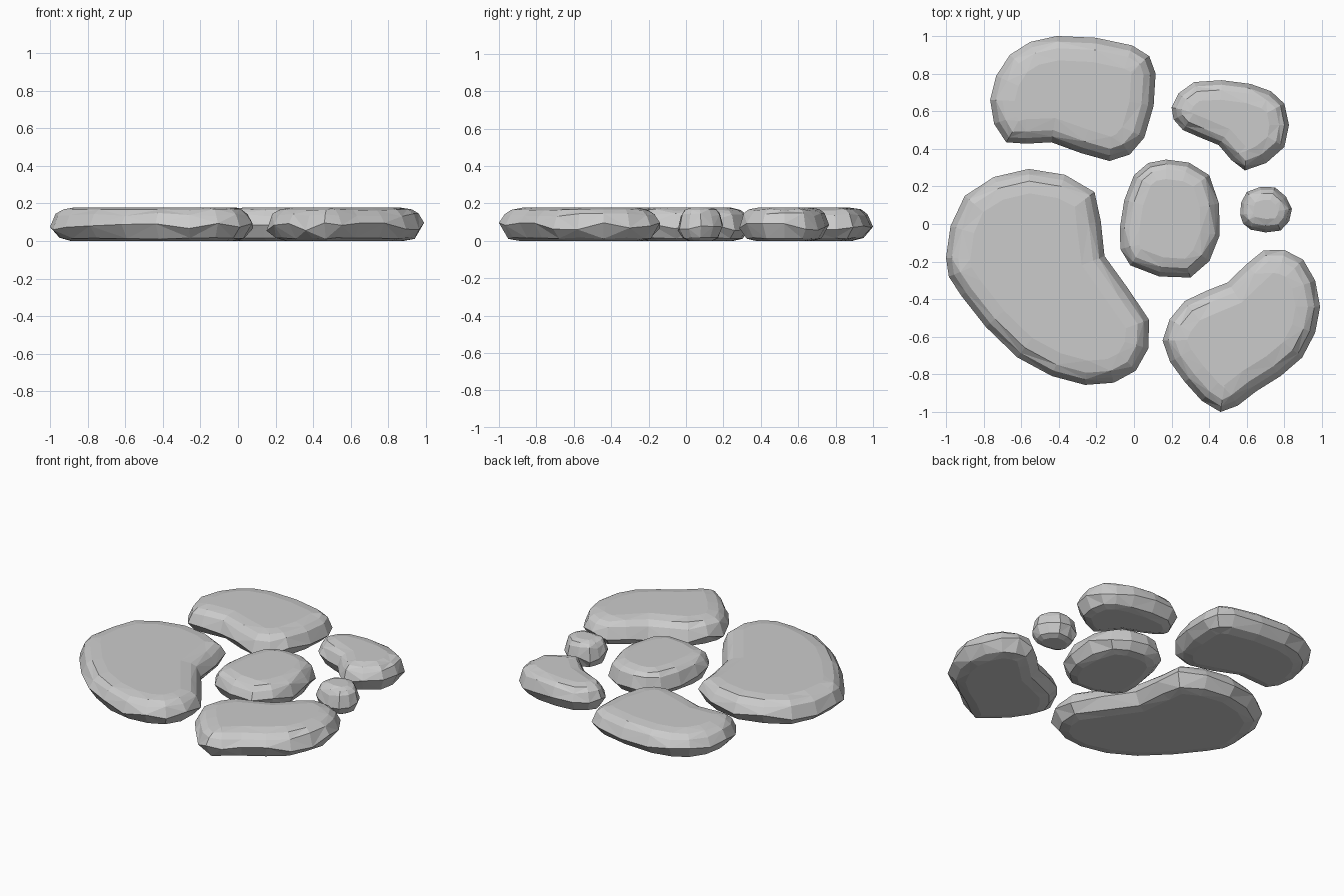
import bpy, bmesh, random
from mathutils import Vector

if "Cube" in bpy.data.objects:
    bpy.data.objects.remove(bpy.data.objects["Cube"])

random.seed(4)


def smooth_loop(points):
    """Closed curve through the control points, one extra point per span."""
    n = len(points)
    out = []
    for i in range(n):
        p0, p1, p2, p3 = (points[(i + k) % n] for k in (-1, 0, 1, 2))
        out += [p1, (p1 + p2) * 9 / 16 - (p0 + p3) / 16]
    return out


def inset(points, dist, steps=4):
    """Move a clockwise outline inward in small steps."""
    n = len(points)
    for _ in range(steps):
        moved = []
        for i, p in enumerate(points):
            t = (points[(i + 1) % n] - points[i - 1]).normalized()
            moved.append(p + Vector((t.y, -t.x)) * dist / steps)
        points = moved
    return points


# Edge section from underside to top: inset, height, height jitter
SECTION = [(.11, 0, 0), (.05, .014, .004), (0, .075, .022),
           (.03, .14, .01), (.065, .166, .004), (.13, .178, 0)]


def make_stone(name, scale, controls):
    base = smooth_loop([Vector(p) for p in controls])
    n = len(base)
    bm = bmesh.new()
    rings = []
    for d, z, j in SECTION:
        rings.append([bm.verts.new((p.x, p.y, z + random.uniform(-j, j)))
                      for p in inset(base, d * scale)])
    # Chipped sides with alternating diagonals
    for k, (a, b) in enumerate(zip(rings, rings[1:])):
        for i in range(n):
            j = (i + 1) % n
            if (i + k) % 2:
                tris = (a[i], a[j], b[j]), (a[i], b[j], b[i])
            else:
                tris = (a[i], a[j], b[i]), (a[j], b[j], b[i])
            for tri in tris:
                bm.faces.new(tri)
    # Flat underside and top
    caps = [bm.faces.new(rings[0]), bm.faces.new(rings[-1])]
    bmesh.ops.triangulate(bm, faces=caps)
    bmesh.ops.recalc_face_normals(bm, faces=bm.faces)
    mesh = bpy.data.meshes.new(name)
    bm.to_mesh(mesh)
    bm.free()
    bpy.context.collection.objects.link(bpy.data.objects.new(name, mesh))


# Back pair
make_stone("stone_back_left", 1, [
    (-.765, .66), (-.66, .9), (-.41, 1), (-.01, .95), (.115, .8),
    (.055, .46), (-.13, .335), (-.44, .435), (-.68, .435)])
make_stone("stone_back_right", .8, [
    (.2, .62), (.32, .755), (.62, .745), (.8, .64),
    (.8, .41), (.59, .285), (.45, .42), (.26, .5)])
# Large kidney-shaped stone
make_stone("stone_large_left", 1, [
    (-1, -.18), (-.9, .15), (-.56, .293), (-.21, .17), (-.157, -.17),
    (.08, -.51), (.01, -.78), (-.26, -.856), (-.62, -.71), (-.92, -.38)])
# Centre and small filler stones
make_stone("stone_centre", .8, [
    (-.075, -.02), (0, .26), (.17, .343), (.4, .26),
    (.456, -.06), (.3, -.285), (-.02, -.22)])
make_stone("stone_small", .55, [
    (.565, .05), (.6, .17), (.75, .195), (.84, .08), (.78, -.035), (.62, -.03)])
# Front right stone
make_stone("stone_front_right", 1, [
    (.152, -.62), (.27, -.41), (.5, -.31), (.69, -.14), (.9, -.19),
    (.99, -.44), (.895, -.71), (.65, -.89), (.46, -1), (.27, -.84)])
